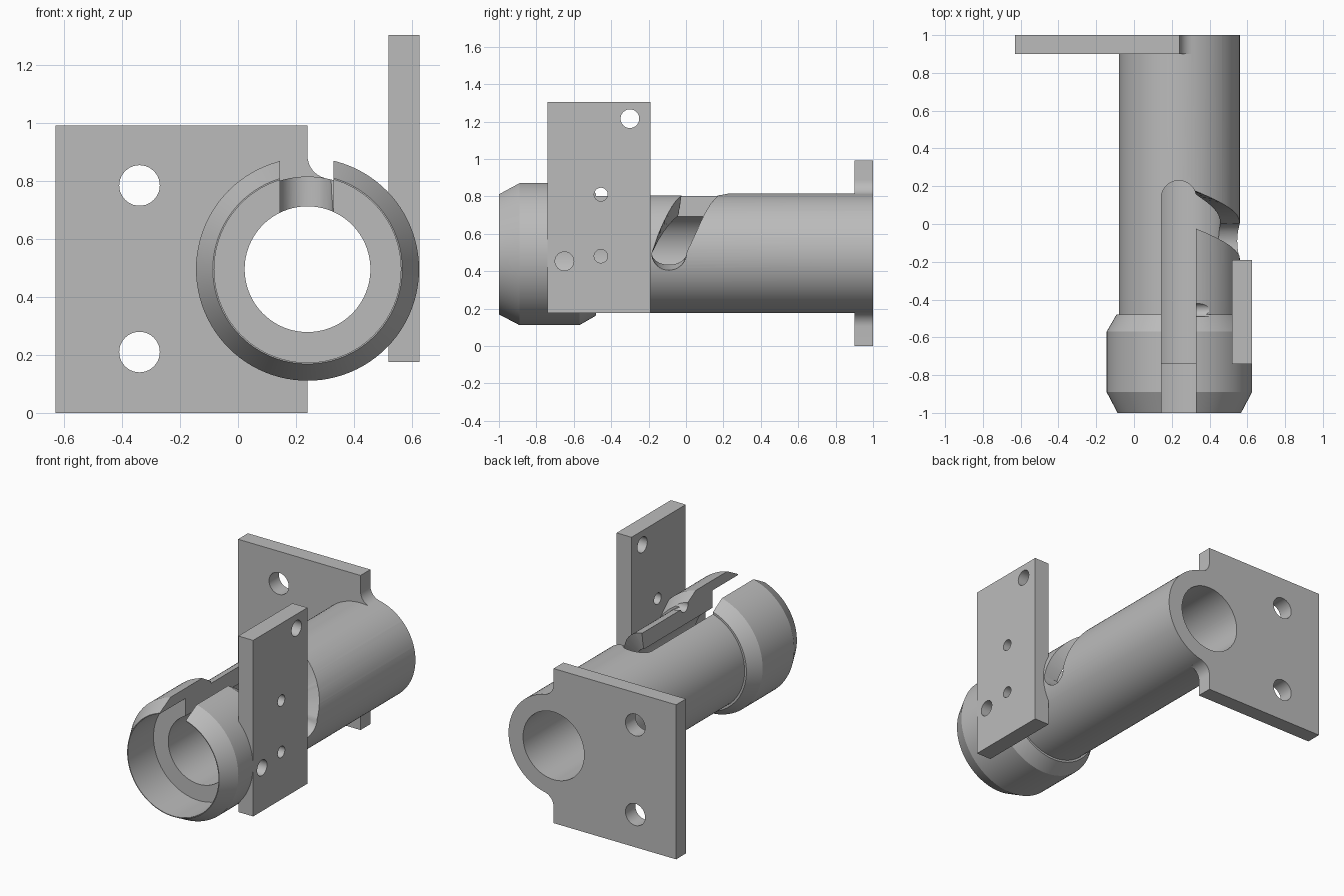
import bpy, bmesh
from math import sin, cos, pi, sqrt, radians, atan2
from mathutils import Vector

cube = bpy.data.objects.get("Cube")
if cube:
    bpy.data.objects.remove(cube, do_unlink=True)

AX, AZ = 0.24, 0.496              # tube axis
R_TUBE, R_BORE, R_HEAD = 0.32, 0.217, 0.385
SLOT = 0.0925                     # half width of both slots

steel = bpy.data.materials.new("plain grey")
steel.use_nodes = True
grey = (0.5, 0.5, 0.5, 1)
steel.diffuse_color = grey
steel.node_tree.nodes["Principled BSDF"].inputs["Base Color"].default_value = grey


def finish(name, bm):
    bmesh.ops.recalc_face_normals(bm, faces=bm.faces)
    mesh = bpy.data.meshes.new(name)
    bm.to_mesh(mesh)
    bm.free()
    mesh.materials.append(steel)
    ob = bpy.data.objects.new(name, mesh)
    bpy.context.collection.objects.link(ob)
    return ob


def lathe(name, profile, n=96):
    """Solid of revolution around the tube axis from (y, radius) pairs."""
    bm = bmesh.new()
    rings = [[bm.verts.new((AX + r * sin(2 * pi * i / n), y, AZ + r * cos(2 * pi * i / n)))
              for i in range(n)] for y, r in profile]
    for a, b in zip(rings, rings[1:]):
        for i in range(n):
            j = (i + 1) % n
            bm.faces.new((a[i], a[j], b[j], b[i]))
    bm.faces.new(rings[0])
    bm.faces.new(rings[-1])
    return finish(name, bm)


def prism(name, points, direction):
    """Extrude a flat outline along a direction."""
    bm = bmesh.new()
    face = bm.faces.new([bm.verts.new(p) for p in points])
    geom = bmesh.ops.extrude_face_region(bm, geom=[face])["geom"]
    bmesh.ops.translate(bm, vec=Vector(direction),
                        verts=[v for v in geom if isinstance(v, bmesh.types.BMVert)])
    return finish(name, bm)


def arc(cx, cy, r, a0, a1, n):
    return [(cx + r * cos(a0 + (a1 - a0) * i / n), cy + r * sin(a0 + (a1 - a0) * i / n))
            for i in range(n + 1)]


def circle(cx, cy, r):
    return arc(cx, cy, r, 0, 2 * pi, 40)[:-1]


def combine(target, tool, operation):
    tool.hide_render = True
    mod = target.modifiers.new(tool.name, 'BOOLEAN')
    mod.operation, mod.object, mod.solver = operation, tool, 'EXACT'
    bpy.context.view_layer.objects.active = target
    bpy.ops.object.modifier_apply(modifier=mod.name)
    bpy.data.objects.remove(tool, do_unlink=True)


# Tube with the chamfered head at the front
body = lathe("slotted_tube_bracket", [
    (-1, 0.327), (-0.89, R_HEAD), (-0.57, R_HEAD), (-0.48, 0.333),
    (-0.48, R_TUBE), (1, R_TUBE)])

# Rear mounting plate, blended into the tube by two fillets
FIL = 0.08
rise = sqrt((R_TUBE + FIL) ** 2 - FIL ** 2)
tangent = atan2(-rise, -FIL)
upper = arc(AX + FIL, AZ + rise, FIL, -pi, tangent, 10)
lower = [(x, 2 * AZ - z) for x, z in reversed(upper)]
outline = [(-0.63, 0), (AX, 0)] + lower[::-1] + [(AX + 0.03, AZ)] + upper[::-1] \
    + [(AX, 2 * AZ), (-0.63, 2 * AZ)]
plate = prism("mounting_plate", [(x, 0.9, z) for x, z in outline], (0, 0.1, 0))
combine(body, plate, 'UNION')

# Upright side plate
side = [(-0.74, 0.175), (-0.19, 0.175), (-0.19, 1.305), (-0.74, 1.305)]
combine(body, prism("side_plate", [(0.52, y, z) for y, z in side], (0.106, 0, 0)), 'UNION')

# Bore and front counterbore
bore = lathe("bore", [(-1.1, 0.322), (-0.74, 0.322), (-0.74, R_BORE), (1.1, R_BORE)])
combine(body, bore, 'DIFFERENCE')

# Straight slot along the top with a round end
slot = [(AX - 0.003 - SLOT, -1.1), (AX - 0.003 + SLOT, -1.1)] \
    + arc(AX - 0.003, 0.23 - SLOT, SLOT, 0, pi, 24)
combine(body, prism("top_slot", [(x, y, 0.58) for x, y in slot], (0, 0, 0.5)), 'DIFFERENCE')

# Helical side slot: a radial band ending in a half circle
bm = bmesh.new()
sections = []
end = SLOT / R_TUBE
turns = [radians(3 * i) for i in range(2, 31)]
turns += [pi / 2 + end * sin(pi / 2 * i / 12) * 0.999 for i in range(1, 13)]
for t in turns:
    past = max(0, t - pi / 2) * R_TUBE
    mid = 0.11 - 0.2 * min(t / (pi / 2), 1)
    half = sqrt(SLOT ** 2 - past ** 2)
    if past == 0:
        half += 0.007 * min(1, (pi / 2 - t) * 3)
    sections.append([bm.verts.new((AX + r * sin(t), mid + s * half, AZ + r * cos(t)))
                     for r, s in ((0.15, -1), (0.45, -1), (0.45, 1), (0.15, 1))])
for a, b in zip(sections, sections[1:]):
    for i in range(4):
        j = (i + 1) % 4
        bm.faces.new((a[i], a[j], b[j], b[i]))
bm.faces.new(sections[0])
bm.faces.new(sections[-1])
combine(body, finish("helical_slot", bm), 'DIFFERENCE')

# Bolt holes in the mounting plate
for z in (0.21, 0.785):
    hole = prism("bolt_hole", [(x, 0.8, h) for x, h in circle(-0.34, z, 0.07)], (0, 0.4, 0))
    combine(body, hole, 'DIFFERENCE')

# Cross holes through the side plate and the near tube wall
for y, z, r in ((-0.3, 1.215, 0.05), (-0.455, 0.81, 0.036),
                (-0.455, 0.48, 0.036), (-0.65, 0.453, 0.05)):
    hole = prism("cross_hole", [(0.3, a, b) for a, b in circle(y, z, r)], (0.5, 0, 0))
    combine(body, hole, 'DIFFERENCE')

# Smooth round walls, crisp edges
bpy.ops.object.select_all(action='DESELECT')
body.select_set(True)
bpy.context.view_layer.objects.active = body
bpy.ops.object.shade_smooth_by_angle(angle=radians(25))
